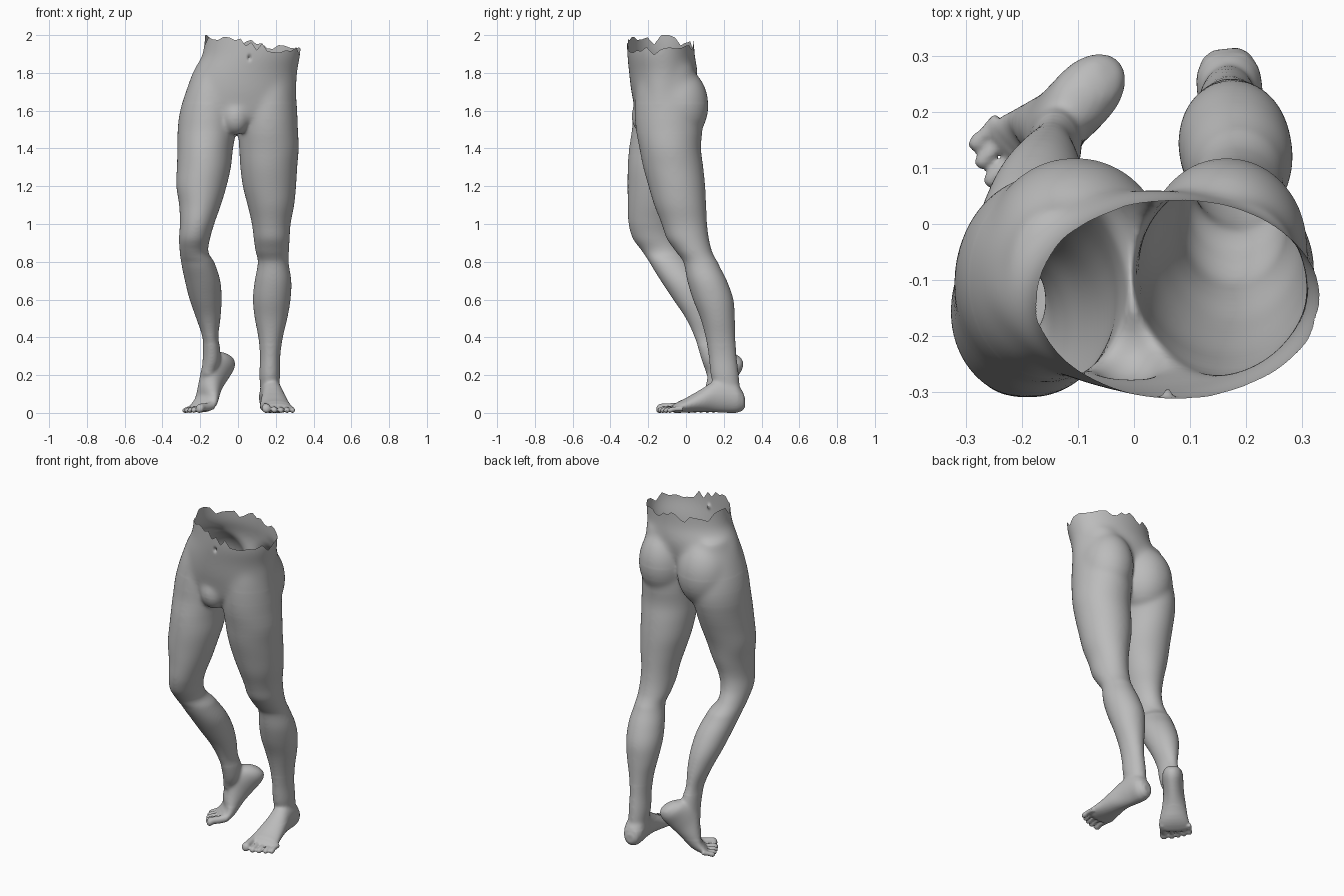
import bpy, bmesh, math, random
from mathutils import Vector

cube = bpy.data.objects.get("Cube")
if cube:
    bpy.data.objects.remove(cube, do_unlink=True)
random.seed(11)
SIDES = 32

skin = bpy.data.materials.new("grey clay")
skin.use_nodes = True
skin.diffuse_color = (0.5, 0.5, 0.5, 1)
skin.node_tree.nodes["Principled BSDF"].inputs["Base Color"].default_value = (0.5, 0.5, 0.5, 1)

bm = bmesh.new()


def smooth_slices(rows, steps=4):
    """Catmull-Rom interpolation between cross-sections."""
    out = []
    for i in range(len(rows) - 1):
        a, b, c, d = (rows[max(i - 1, 0)], rows[i], rows[i + 1], rows[min(i + 2, len(rows) - 1)])
        for k in range(steps):
            t = k / steps
            out.append([b[j] + t * (c[j] - b[j]) if j == 0 else
                        0.5 * (2 * b[j] + (c[j] - a[j]) * t + (2 * a[j] - 5 * b[j] + 4 * c[j] - d[j]) * t * t
                               + (3 * b[j] - a[j] - 3 * c[j] + d[j]) * t ** 3) for j in range(5)])
    return out + [list(rows[-1])]


def loft(rows, place, steps=4):
    """Closed tube through slices (position, u0, u1, v0, v1)."""
    rings = []
    for p, u0, u1, v0, v1 in smooth_slices(rows, steps):
        ring = []
        for k in range(SIDES):
            a = 2 * math.pi * k / SIDES
            u = (u0 + u1) / 2 + (u1 - u0) / 2 * math.cos(a)
            v = (v0 + v1) / 2 + (v1 - v0) / 2 * math.sin(a)
            ring.append(bm.verts.new(place(p, u, v)))
        rings.append(ring)
    for a, b in zip(rings, rings[1:]):
        for k in range(SIDES):
            n = (k + 1) % SIDES
            bm.faces.new((a[k], a[n], b[n], b[k]))
    bm.faces.new(rings[0])
    bm.faces.new(rings[-1])


def upright(z, x, y):
    return Vector((x, y, z))


def ball(centre, radii):
    made = bmesh.ops.create_uvsphere(bm, u_segments=32, v_segments=20, radius=1)["verts"]
    for v in made:
        v.co = Vector([c + r * q for c, r, q in zip(centre, radii, v.co)])


# Hips and waist
loft([(2.08, -.172, .34, -.312, .042), (1.9, -.188, .332, -.312, .046), (1.8, -.242, .314, -.302, .062),
      (1.7, -.274, .31, -.29, .048), (1.6, -.285, .3, -.27, .01), (1.55, -.19, .2, -.255, 0),
      (1.5, -.07, .07, -.21, -.03)], upright)
ball((-.012, -.212, 1.57), (.078, .078, .1))
# Buttocks
for x, w in ((-.105, .16), (.165, .145)):
    ball((x, -.04, 1.63), (w, .16, .205))

# Bent right leg
loft([(1.84, -.222, -.06, -.24, .03), (1.72, -.27, -.03, -.265, .06), (1.6, -.307, -.005, -.28, .085),
      (1.5, -.32, -.008, -.287, .085), (1.4, -.321, -.026, -.302, .06), (1.3, -.324, -.037, -.309, .025),
      (1.2, -.327, -.06, -.31, -.01), (1.1, -.312, -.09, -.309, -.035), (1.0, -.308, -.125, -.305, -.06),
      (.92, -.313, -.148, -.282, -.055), (.85, -.309, -.157, -.23, -.02), (.8, -.302, -.125, -.195, .025),
      (.7, -.282, -.093, -.135, .092), (.6, -.257, -.086, -.069, .142), (.5, -.222, -.092, -.002, .17),
      (.4, -.189, -.104, .043, .187), (.34, -.186, -.094, .064, .205), (.27, -.188, -.095, .085, .215),
      (.2, -.196, -.12, .108, .2)], upright)

# Standing left leg
loft([(1.84, .07, .3, -.24, .04), (1.72, .03, .305, -.265, .065), (1.6, .003, .314, -.272, .085),
      (1.5, .0, .318, -.266, .087), (1.4, .006, .322, -.247, .08), (1.3, .012, .314, -.227, .092),
      (1.2, .025, .308, -.199, .102), (1.1, .05, .298, -.169, .107), (1.0, .073, .279, -.13, .112),
      (.92, .083, .274, -.102, .122), (.85, .093, .27, -.052, .14), (.8, .105, .268, -.014, .168),
      (.7, .088, .283, .006, .217), (.6, .078, .279, .036, .252), (.5, .088, .262, .076, .259),
      (.4, .107, .238, .103, .262), (.3, .116, .224, .12, .268), (.2, .113, .223, .13, .28),
      (.12, .118, .218, .15, .285)], upright)


def foot(side, heel, yaw, pitch):
    """Foot from heel to toes; the sole lifts by pitch behind the ball."""
    yaw, pitch = math.radians(yaw), math.radians(pitch)
    forward = Vector((side * math.sin(yaw), -math.cos(yaw), 0))
    outward = Vector((side * math.cos(yaw), math.sin(yaw), 0))

    def angle(d):
        return pitch * min(1, max(0, (.4 - d) / .14))

    def travel(d, n=60):
        mids = [angle((i + .5) * d / n) for i in range(n)]
        return sum(map(math.cos, mids)) * d / n, sum(map(math.sin, mids)) * d / n

    lift = travel(.4)[1]

    def place(d, lat, h):
        run, drop = travel(d)
        a = angle(d)
        p = forward * (run + h * math.sin(a)) + outward * lat
        return Vector((heel[0] + p.x, heel[1] + p.y, lift - drop + h * math.cos(a)))

    loft([(0, -.024, .024, .03, .08), (.012, -.042, .042, .012, .115), (.045, -.057, .057, 0, .16),
          (.1, -.058, .058, 0, .185), (.16, -.056, .06, .003, .172), (.22, -.063, .069, .005, .134),
          (.29, -.076, .077, .002, .092), (.35, -.084, .086, 0, .062), (.375, -.078, .082, 0, .048),
          (.39, -.06, .065, .008, .035)], place, 3)
    # Toes from big to little
    for lat, tip, r in ((-.06, .466, .023), (-.017, .463, .0155), (.019, .453, .0145),
                        (.053, .44, .014), (.083, .424, .014)):
        loft([(d, lat - w, lat + w, h - w, h + w) for d, w, h in
              ((.34, r, r + .008), (tip - .04, r * .9, r + .006), (tip - .018, r * 1.05, r),
               (tip - .005, r * .8, r * .9), (tip, r * .3, r * .8))], place, 3)


foot(1, (.163, .312), 6, 0)
foot(-1, (-.016, .306), 43, 50)

bmesh.ops.recalc_face_normals(bm, faces=bm.faces)
mesh = bpy.data.meshes.new("lower_body")
bm.to_mesh(mesh)
bm.free()
body = bpy.data.objects.new("lower_body", mesh)
bpy.context.collection.objects.link(body)
bpy.context.view_layer.objects.active = body
body.select_set(True)

# Fuse all parts into one skin
fuse = body.modifiers.new("fuse", "REMESH")
fuse.mode = "VOXEL"
fuse.voxel_size = .006
bpy.ops.object.modifier_apply(modifier=fuse.name)

# Soften the joins: hips most, then legs and ankles, toes least
bm = bmesh.new()
bm.from_mesh(body.data)
for floor, count in ((-1, 2), (.1, 14), (.36, 8), (1.36, 5), (1.42, 6), (1.48, 8), (1.56, 8), (1.64, 25)):
    soft = [v for v in bm.verts if v.co.z > floor]
    for i in range(count):
        bmesh.ops.smooth_vert(bm, verts=soft, factor=.5, use_axis_x=True, use_axis_y=True, use_axis_z=True)
low = min(v.co.z for v in bm.verts)
for v in bm.verts:
    v.co.z -= low
    # Navel dimple
    if v.co.y < -.2:
        q = ((v.co.x - .06) / .008) ** 2 + ((v.co.z - 1.88) / .013) ** 2
        v.co.y += .016 * math.exp(-q)

# Torn waist edge, open at the top
TEETH = 40
teeth = [random.choice((-.028, -.012, -.004, .004, .012, .024)) for _ in range(TEETH)]


def torn(co):
    t = (math.atan2(co.y + .13, co.x - .07) / (2 * math.pi) % 1) * TEETH
    i = int(t) % TEETH
    jag = teeth[i] + (t - int(t)) * (teeth[(i + 1) % TEETH] - teeth[i])
    return min(2.0, 1.951 - .11 * (co.x - .07) + jag)


bmesh.ops.delete(bm, geom=[f for f in bm.faces if f.calc_center_median().z > torn(f.calc_center_median())],
                 context="FACES")
for v in bm.verts:
    if v.is_boundary:
        v.co.z = torn(v.co)
bm.to_mesh(body.data)
bm.free()

body.data.materials.clear()
body.data.materials.append(skin)
bpy.ops.object.shade_smooth_by_angle(angle=math.radians(50))
